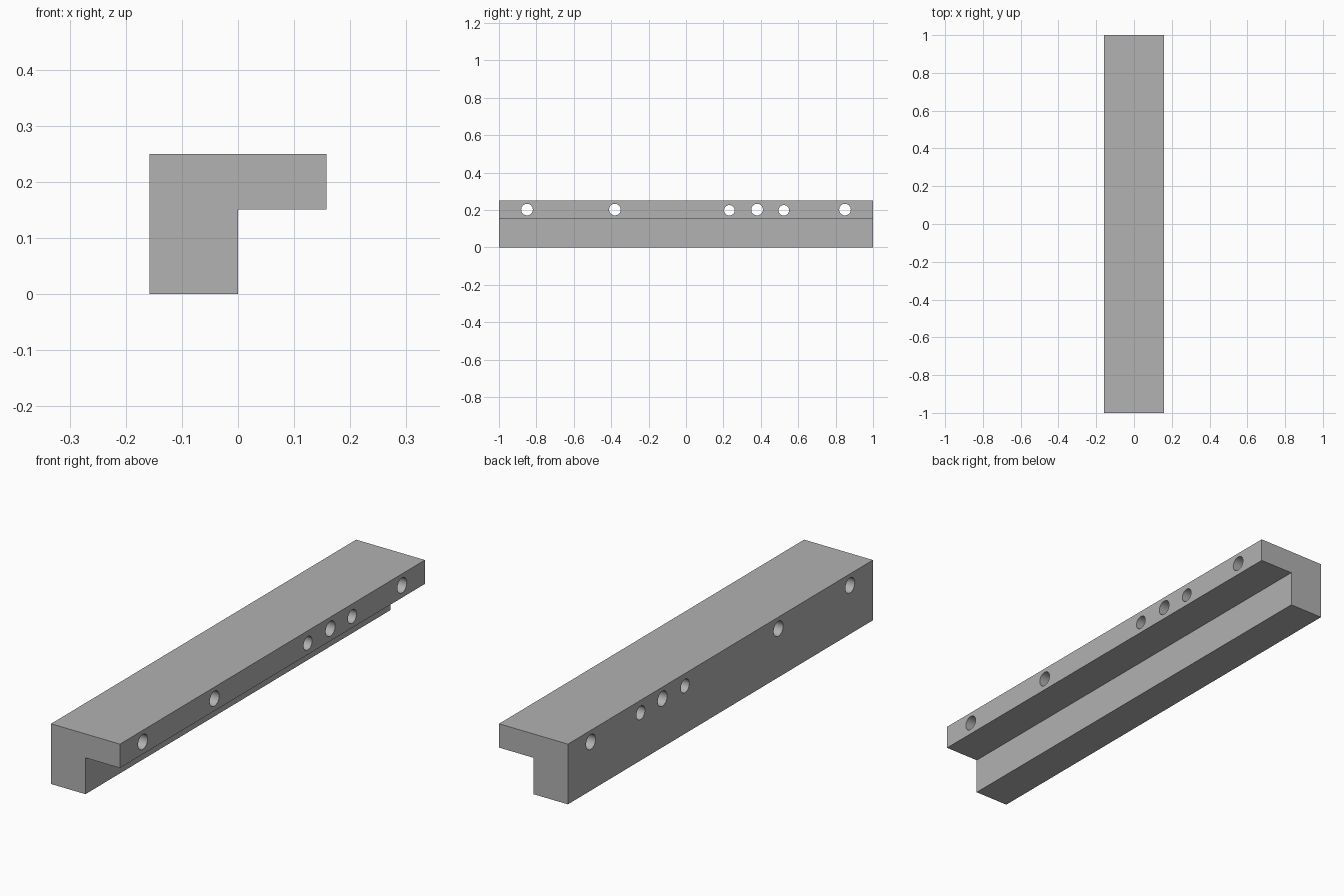
import bpy
import bmesh
import math

cube = bpy.data.objects.get("Cube")
if cube:
    bpy.data.objects.remove(cube, do_unlink=True)

# Single plain grey
grey = bpy.data.materials.new("plain grey")
grey.use_nodes = True
colour = (0.445, 0.445, 0.445, 1)
grey.diffuse_color = colour
grey.node_tree.nodes["Principled BSDF"].inputs["Base Color"].default_value = colour

# L-shaped bar: profile extruded along its length
profile = [(-0.158, 0), (0, 0), (0, 0.151), (0.158, 0.151), (0.158, 0.25), (-0.158, 0.25)]
bm = bmesh.new()
end = bm.faces.new([bm.verts.new((x, -1, z)) for x, z in profile])
extruded = bmesh.ops.extrude_face_region(bm, geom=[end])
bmesh.ops.translate(bm, vec=(0, 2, 0),
                    verts=[v for v in extruded["geom"] if isinstance(v, bmesh.types.BMVert)])
bmesh.ops.recalc_face_normals(bm, faces=bm.faces)
mesh = bpy.data.meshes.new("angle_bar")
bm.to_mesh(mesh)
bm.free()
bar = bpy.data.objects.new("angle_bar", mesh)
bpy.context.collection.objects.link(bar)
mesh.materials.append(grey)


def drill(name, y, z, radius):
    """Cut a round hole straight through the bar from side to side."""
    bpy.ops.mesh.primitive_cylinder_add(vertices=32, radius=radius, depth=0.5,
                                        location=(0, y, z), rotation=(0, math.pi / 2, 0))
    cutter = bpy.context.object
    cutter.name = name
    cutter.data.materials.append(grey)
    cut = bar.modifiers.new(name, "BOOLEAN")
    cut.operation = "DIFFERENCE"
    cut.solver = "EXACT"
    cut.object = cutter
    bpy.ops.object.select_all(action="DESELECT")
    bar.select_set(True)
    bpy.context.view_layer.objects.active = bar
    bpy.ops.object.modifier_apply(modifier=cut.name)
    bpy.data.objects.remove(cutter, do_unlink=True)


# Mounting holes, then the slightly smaller pair
for y in (-0.85, -0.38, 0.38, 0.85):
    drill("mounting_hole", y, 0.202, 0.031)
for y in (0.232, 0.523):
    drill("pin_hole", y, 0.198, 0.028)

# Smooth hole walls, sharp bar edges
bpy.ops.object.shade_smooth_by_angle(angle=math.radians(30))
